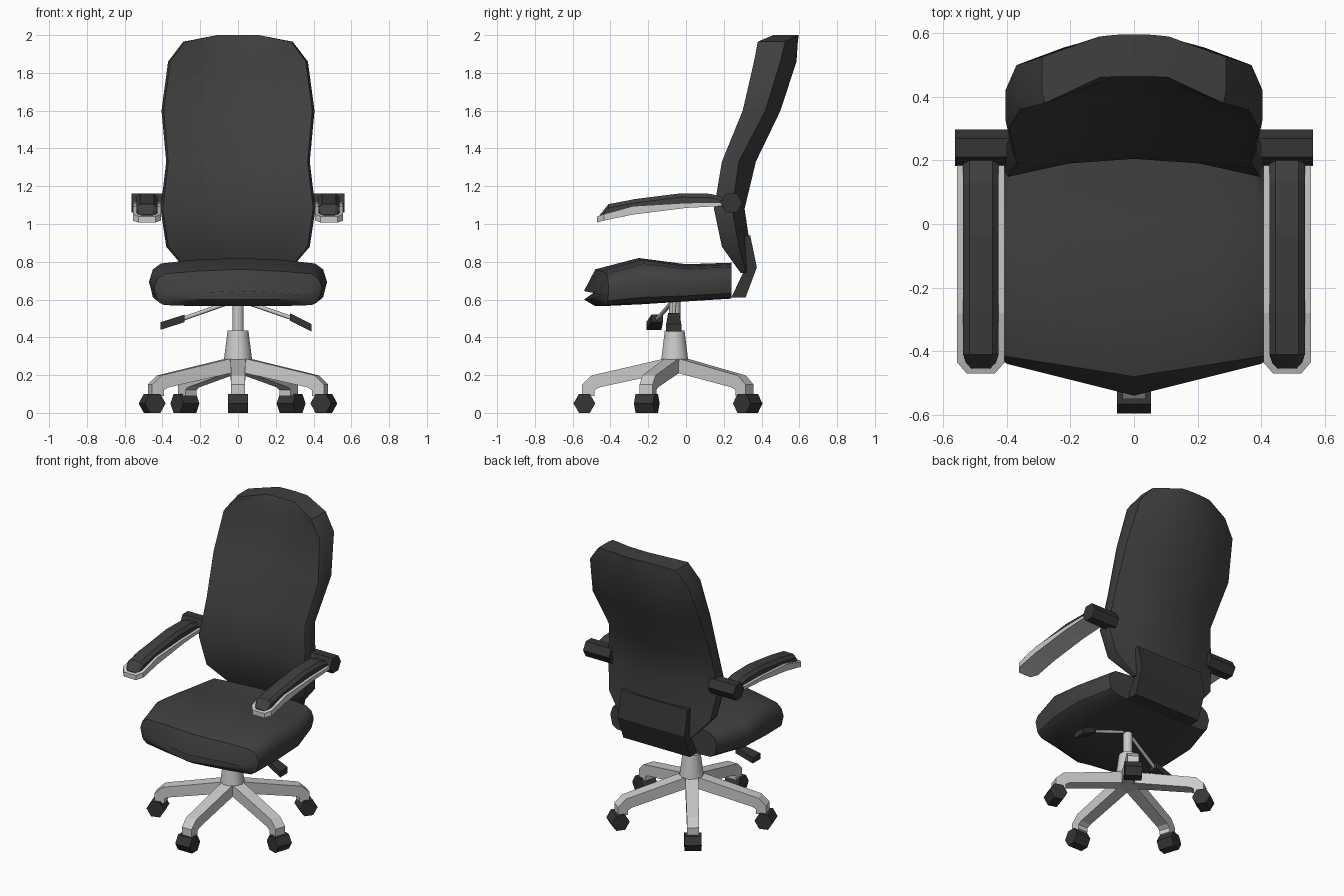
import bpy, bmesh, math
from mathutils import Vector, Matrix

if "Cube" in bpy.data.objects:
    bpy.data.objects.remove(bpy.data.objects["Cube"])


def material(name, v):
    m = bpy.data.materials.new(name)
    m.diffuse_color = (v, v, v, 1)
    m.use_nodes = True
    m.node_tree.nodes["Principled BSDF"].inputs["Base Color"].default_value = m.diffuse_color
    return m


DARK = material("dark_upholstery", 0.05)
PLASTIC = material("dark_plastic", 0.035)
METAL = material("light_metal", 0.6)


def loft(name, rings, mat, smooth=0):
    """Skin equal-length rings of points and cap both ends."""
    bm = bmesh.new()
    vs = [[bm.verts.new(p) for p in r] for r in rings]
    n = len(rings[0])
    for a, b in zip(vs, vs[1:]):
        for i in range(n):
            j = (i + 1) % n
            bm.faces.new((a[i], a[j], b[j], b[i]))
    bm.faces.new(vs[0])
    bm.faces.new(vs[-1])
    bmesh.ops.recalc_face_normals(bm, faces=bm.faces)
    me = bpy.data.meshes.new(name)
    bm.to_mesh(me)
    bm.free()
    me.materials.append(mat)
    ob = bpy.data.objects.new(name, me)
    bpy.context.collection.objects.link(ob)
    if smooth:
        bpy.ops.object.select_all(action='DESELECT')
        bpy.context.view_layer.objects.active = ob
        ob.select_set(True)
        bpy.ops.object.shade_smooth_by_angle(angle=math.radians(smooth))
    return ob


def rod(name, a, b, r1, r2, n, mat, smooth=0, spin=0.0):
    """Round bar between two points."""
    a, b = Vector(a), Vector(b)
    d = (b - a).normalized()
    u = Vector((0, 0, 1)) if abs(d.z) < 0.95 else Vector((1, 0, 0))
    u = (u - d * u.dot(d)).normalized()
    v = d.cross(u)
    ang = [2 * math.pi * i / n + spin for i in range(n)]
    return loft(name, [[p + (u * math.cos(t) + v * math.sin(t)) * r for t in ang]
                       for p, r in ((a, r1), (b, r2))], mat, smooth)


def mirrored(half):
    """Complete a half section whose first and last points lie on x = 0."""
    return half + [(-x, y, z) for x, y, z in half[-2:0:-1]]


# Seat cushion: stations front to back (y, half width, bottom, top, bow)
rings = []
for y, w, zb, zt, bow in [(-.54, .40, .60, .645, .10), (-.48, .445, .565, .76, .07),
                          (-.25, .47, .575, .82, .03), (0, .47, .59, .787, 0),
                          (.24, .40, .605, .795, 0)]:
    h = zt - zb
    prof = [(0, zb), (.5, zb), (.88, zb + .03 * h), (.96, zb + .15 * h), (1, zb + .5 * h),
            (.96, zb + .75 * h), (.87, zt - .12 * h), (.5, zt - .01), (0, zt)]
    rings.append(mirrored([(f * w, y + bow * f, z) for f, z in prof]))
loft("seat_cushion", rings, DARK, 40)

# Backrest: stations upward (z, half width, front side, front mid, rear side, rear mid)
rings = []
for z, w, fs, fm, rs, rm in [(.74, .26, .29, .31, .32, .335), (.88, .38, .19, .235, .28, .34),
                             (1.08, .41, .148, .205, .245, .31), (1.33, .38, .19, .25, .28, .37),
                             (1.6, .405, .30, .36, .42, .50), (1.86, .37, .36, .435, .50, .585),
                             (1.965, .29, .38, .455, .525, .592), (2.0, .11, .462, .465, .59, .597)]:
    half = [(0, fm, z), (.5 * w, fm - .25 * (fm - fs), z), (w * .97, fs, z),
            (w, fs + .25 * (rs - fs), z), (w, rs, z), (.6 * w, rm - .35 * (rm - rs), z),
            (.3 * w, rm, z), (0, rm, z)]
    rings.append(mirrored(half))
loft("backrest", rings, DARK, 40)

# Bent plate joining seat and backrest
plate = [(.24, .61), (.315, .61), (.375, .77), (.34, .94), (.31, .94), (.32, .78)]
loft("back_bracket", [[(x, y, z) for y, z in plate] for x in (-.25, .25)], PLASTIC)

# Armrests on both sides
for s, side in ((1, "right"), (-1, "left")):
    c = .482 * s

    def bar(stations):
        return [[(c - w, y, zb), (c + w, y, zb), (c + w, y + sl, zt), (c - w, y + sl, zt)]
                for y, w, zb, zt, sl in stations]
    loft(side + "_arm_frame", bar([(-.47, .045, 1.008, 1.04, 0), (-.435, .075, 1.018, 1.052, 0),
                                   (-.28, .075, 1.05, 1.095, 0), (0, .075, 1.085, 1.112, 0),
                                   (.19, .075, 1.095, 1.115, 0)]), METAL)
    # Pad with bevelled upper edges
    pad = []
    for y, w, zb, zt in [(-.455, .04, 1.035, 1.05), (-.41, .056, 1.05, 1.105), (-.27, .056, 1.08, 1.132),
                         (-.03, .056, 1.10, 1.162), (.13, .056, 1.10, 1.16), (.2, .056, 1.09, 1.14)]:
        pad.append([(c - w, y, zb), (c + w, y, zb), (c + w, y, zt - .02), (c + w * .65, y, zt),
                    (c - w * .65, y, zt), (c - w, y, zt - .02)])
    loft(side + "_arm_pad", pad, DARK)
    rod(side + "_arm_pivot", (.37 * s, .24, 1.11), (.563 * s, .24, 1.11), .058, .058, 6,
        PLASTIC, spin=math.pi / 6)

# Gas column and hub
CY = -.06
rod("column", (0, CY, .40), (0, CY, .60), .03, .03, 8, METAL, 50)
rod("hub", (0, CY, .28), (0, CY, .435), .075, .055, 10, METAL, 40)
rod("hub_base", (0, CY, .21), (0, CY, .285), .06, .075, 10, METAL)

# Five legs with hexagonal casters
LEG = [(.03, .293, .03, .215, .04), (.44, .198, .40, .135, .037),
       (.49, .15, .425, .12, .036), (.49, .09, .425, .09, .036)]
for i in range(5):
    m = Matrix.Translation((0, CY, 0)) @ Matrix.Rotation(math.radians(72 * i), 4, 'Z')
    loft(f"base_leg_{i + 1}",
         [[m @ Vector(p) for p in ((-w, -rt, zt), (w, -rt, zt), (w, -rb, zb), (-w, -rb, zb))]
          for rt, zt, rb, zb, w in LEG], METAL)
    rod(f"caster_{i + 1}", m @ Vector((-.053, -.478, .05)), m @ Vector((.053, -.478, .05)),
        .0577, .0577, 6, PLASTIC, spin=math.pi / 6)

# Adjustment levers with flat paddles
for side, a, b, e in (("right", (.03, -.06, .59), (.29, -.065, .50), (.39, -.065, .45)),
                      ("left", (-.03, -.07, .59), (-.30, -.155, .495), (-.41, -.17, .46))):
    rod(side + "_lever_rod", a, b, .011, .011, 6, METAL, 61)
    b, e = Vector(b), Vector(e)
    b -= (e - b) * .15
    loft(side + "_lever_paddle",
         [[(p.x, p.y + dy, p.z + dz) for dy, dz in ((-w, -.02), (w, -.02), (w, .02), (-w, .02))]
          for p, w in ((b, .03), (e, .04))], PLASTIC)
